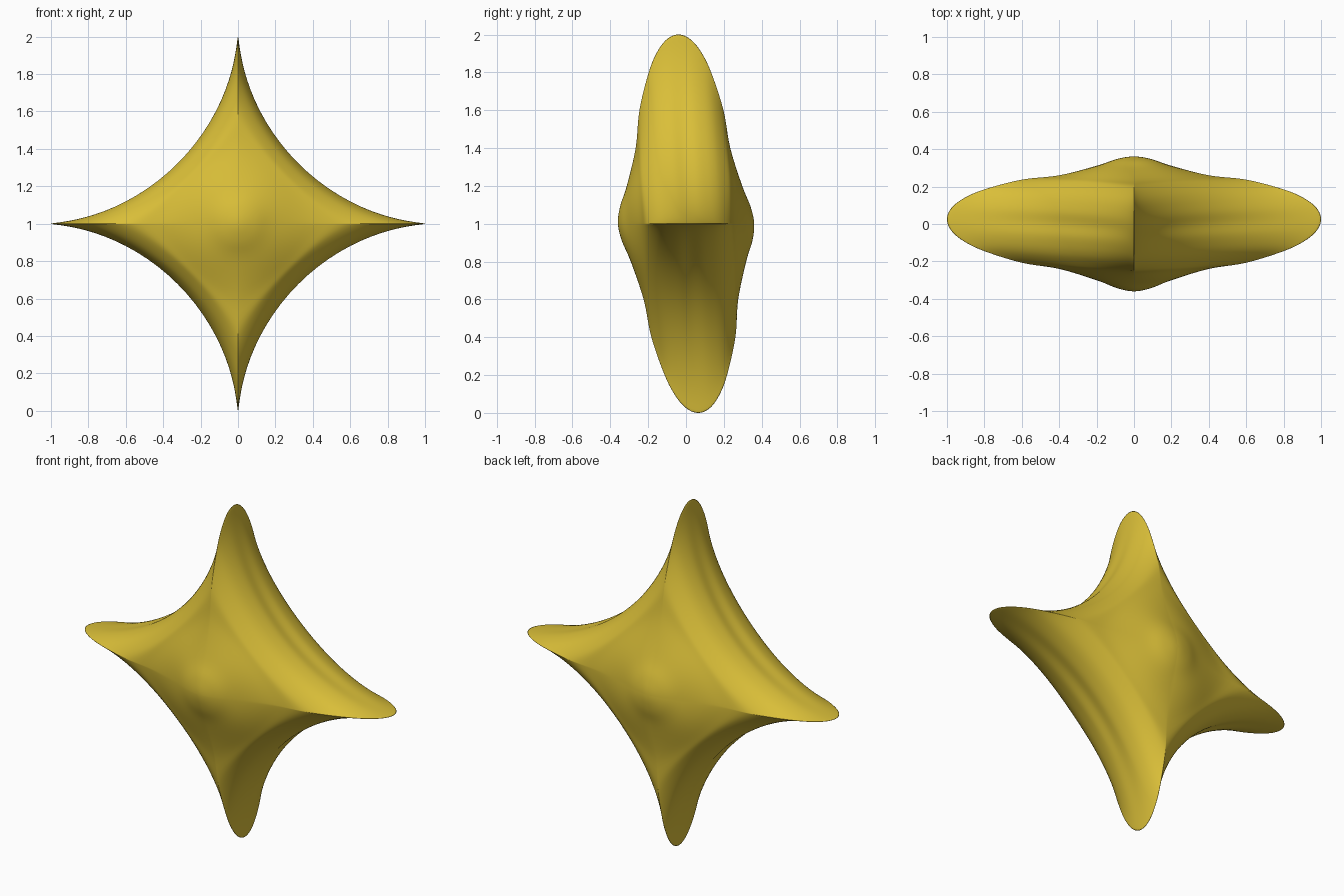
import bpy, bmesh, math
from mathutils import Vector

if "Cube" in bpy.data.objects:
    bpy.data.objects.remove(bpy.data.objects["Cube"], do_unlink=True)

# Half profile of an arm: depth, reach, and how pinched the section is there
PROFILE = [Vector(p) for p in [
    (0.36, 0.0, 1.0), (0.345, 0.09, 1.0), (0.305, 0.2, 1.0), (0.25, 0.4, 1.6),
    (0.222, 0.6, 2.4), (0.165, 0.8, 2.9), (0.115, 0.91, 3.15), (0.06, 0.977, 3.3),
    (0.0, 1.0, 3.4)]]
SEGMENTS = 128
STEPS = 5
TIP = 0.03       # rounding of the arm tips


def mirrored(p):
    return Vector((-p.x, p.y, p.z))


def catmull(a, b, c, d, t):
    return 0.5 * (2 * b + (c - a) * t + (2 * a - 5 * b + 4 * c - d) * t * t
                  + (3 * b - a - 3 * c + d) * t ** 3)


def smooth_profile():
    """Front-to-back profile with the pole points left out."""
    pts = PROFILE + [mirrored(p) for p in reversed(PROFILE[:-1])]
    first, last = pts[1].copy(), pts[-2].copy()
    first.y, last.y = -first.y, -last.y
    pts = [first] + pts + [last]
    out = []
    for i in range(1, len(pts) - 2):
        out += [catmull(*pts[i - 1:i + 3], k / STEPS) for k in range(STEPS)]
    return out[1:]


def power(v, e):
    return math.copysign(abs(v) ** e, v)


def place(depth, reach, pinch, angle):
    """Point on a four-pointed section; arms drift slightly in depth."""
    tip = TIP * reach
    x, z = [(reach - tip) * power(v, pinch) + tip * v
            for v in (math.cos(angle), math.sin(angle))]
    drift = 0.025 * abs(x) + (-0.04 * z if z > 0 else -0.065 * z)
    return (x, -depth + drift, z + 1)


# Star body lofted from front pole to back pole
bm = bmesh.new()
rings = [[bm.verts.new(place(*p, math.tau * i / SEGMENTS)) for i in range(SEGMENTS)]
         for p in smooth_profile()]
front = bm.verts.new((0, -PROFILE[0].x, 1))
back = bm.verts.new((0, PROFILE[0].x, 1))
for i in range(SEGMENTS):
    j = (i + 1) % SEGMENTS
    bm.faces.new((front, rings[0][i], rings[0][j]))
    bm.faces.new((back, rings[-1][j], rings[-1][i]))
    for a, b in zip(rings, rings[1:]):
        bm.faces.new((a[i], b[i], b[j], a[j]))
bmesh.ops.recalc_face_normals(bm, faces=bm.faces)
for f in bm.faces:
    f.smooth = True
mesh = bpy.data.meshes.new("star_body")
bm.to_mesh(mesh)
bm.free()
star = bpy.data.objects.new("star_body", mesh)
bpy.context.collection.objects.link(star)

# Golden yellow
gold = bpy.data.materials.new("golden_yellow")
gold.use_nodes = True
color = (0.70, 0.52, 0.04, 1)
gold.diffuse_color = color
gold.node_tree.nodes["Principled BSDF"].inputs["Base Color"].default_value = color
mesh.materials.append(gold)
